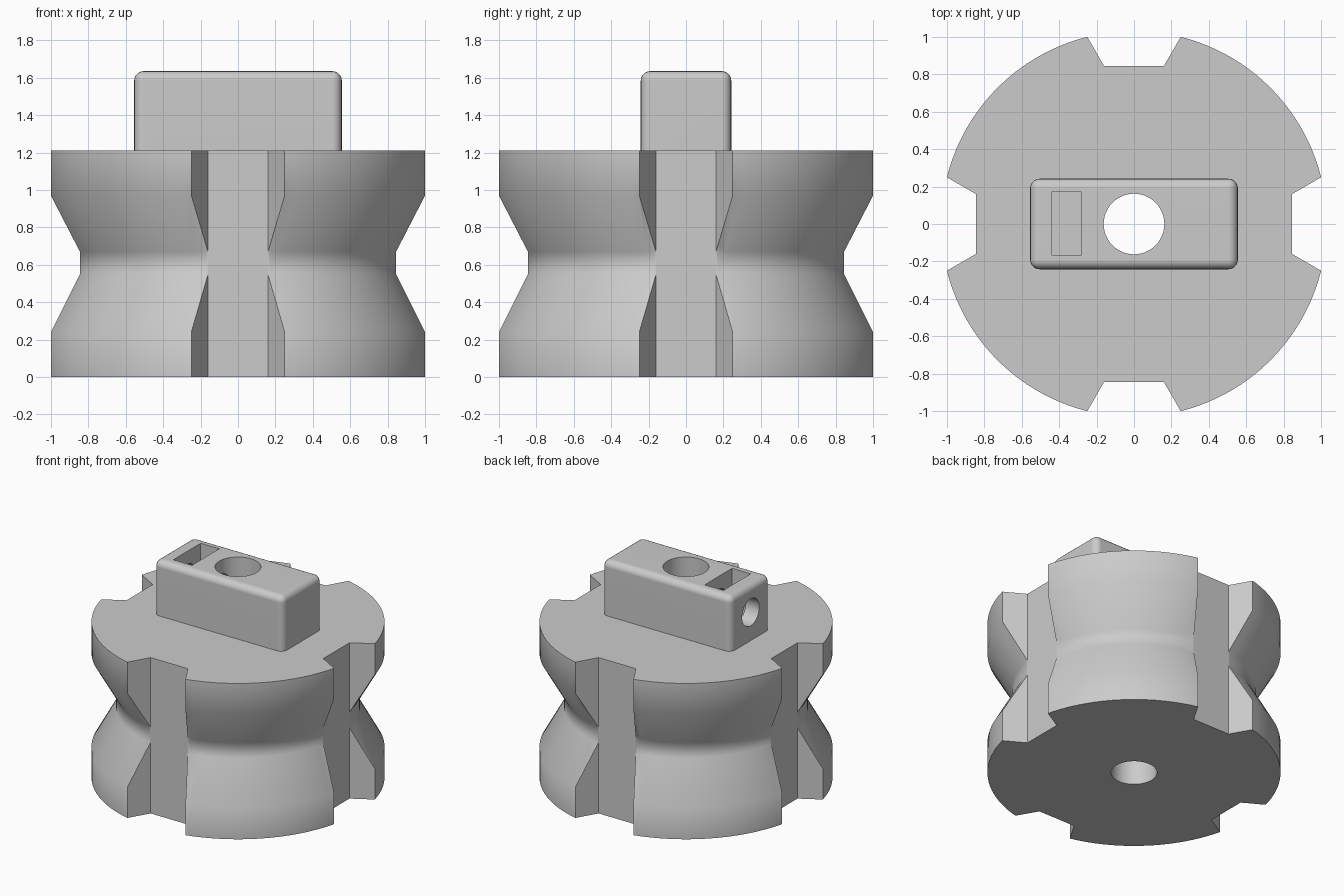
import bpy, bmesh, math
from mathutils import Matrix

if "Cube" in bpy.data.objects:
    bpy.data.objects.remove(bpy.data.objects["Cube"])

R_OUT, R_IN, H, TOP = 1.031, 0.86, 1.21, 1.635


def make_object(name, bm):
    bmesh.ops.recalc_face_normals(bm, faces=bm.faces[:])
    me = bpy.data.meshes.new(name)
    bm.to_mesh(me)
    bm.free()
    ob = bpy.data.objects.new(name, me)
    bpy.context.collection.objects.link(ob)
    return ob


def box(name, x0, x1, y0, y1, z0, z1, bevel=0):
    bm = bmesh.new()
    bmesh.ops.create_cube(bm, size=1)
    for v in bm.verts:
        v.co.x = x1 if v.co.x > 0 else x0
        v.co.y = y1 if v.co.y > 0 else y0
        v.co.z = z1 if v.co.z > 0 else z0
    if bevel:
        edges = [e for e in bm.edges if max(v.co.z for v in e.verts) > z1 - 1e-4]
        bmesh.ops.bevel(bm, geom=edges, offset=bevel, segments=5, profile=0.5,
                        affect='EDGES', clamp_overlap=True)
    return make_object(name, bm)


def rod(name, radius, length, matrix):
    bm = bmesh.new()
    bmesh.ops.create_cone(bm, cap_ends=True, segments=64, radius1=radius,
                          radius2=radius, depth=length, matrix=matrix)
    return make_object(name, bm)


def boolean(target, tool, operation):
    tool.hide_render = True
    mod = target.modifiers.new("bool", 'BOOLEAN')
    mod.operation = operation
    mod.solver = 'EXACT'
    mod.object = tool
    dg = bpy.context.evaluated_depsgraph_get()
    me = bpy.data.meshes.new_from_object(target.evaluated_get(dg))
    target.modifiers.clear()
    target.data = me
    bpy.data.objects.remove(tool)


# Round body with a waist groove
profile = [(R_OUT, 0), (R_OUT, 0.24), (R_IN, 0.55), (R_IN, 0.67), (R_OUT, 0.97), (R_OUT, H)]
N = 128
bm = bmesh.new()
rings = [[bm.verts.new((r * math.cos(2 * math.pi * i / N), r * math.sin(2 * math.pi * i / N), z))
          for i in range(N)] for r, z in profile]
for a, b in zip(rings, rings[1:]):
    for i in range(N):
        j = (i + 1) % N
        bm.faces.new((a[i], a[j], b[j], b[i]))
bm.faces.new(rings[0][::-1])
bm.faces.new(rings[-1])
body = make_object("grooved_hub", bm)

# Four flared notches around the rim
for k in range(4):
    bm = bmesh.new()
    section = [(0.845, -0.16), (1.105, -0.31), (1.105, 0.31), (0.845, 0.16)]
    base = bm.faces.new([bm.verts.new((x, y, -0.1)) for x, y in section])
    ext = bmesh.ops.extrude_face_region(bm, geom=[base])
    bmesh.ops.translate(bm, vec=(0, 0, H + 0.2),
                        verts=[g for g in ext["geom"] if isinstance(g, bmesh.types.BMVert)])
    bm.transform(Matrix.Rotation(k * math.pi / 2, 4, 'Z'))
    boolean(body, make_object("notch_cutter", bm), 'DIFFERENCE')

# Rounded block on top; its vertical edges run down into the hub
boolean(body, box("top_block", -0.555, 0.555, -0.242, 0.242, 1.0, TOP, 0.05), 'UNION')

# Shaft bore, nut slot and side screw hole
boolean(body, rod("bore_cutter", 0.162, 4, Matrix.Identity(4)), 'DIFFERENCE')
boolean(body, box("slot_cutter", -0.44, -0.28, -0.165, 0.17, 1.25, 2.0), 'DIFFERENCE')
side = Matrix.Translation((-0.45, 0, 1.43)) @ Matrix.Rotation(math.pi / 2, 4, 'Y')
boolean(body, rod("screw_cutter", 0.105, 0.9, side), 'DIFFERENCE')

# Grey material and smooth shading
grey = bpy.data.materials.new("plain grey")
grey.diffuse_color = (0.6, 0.6, 0.6, 1)
grey.use_nodes = True
grey.node_tree.nodes["Principled BSDF"].inputs["Base Color"].default_value = grey.diffuse_color
body.data.materials.clear()
body.data.materials.append(grey)
for p in body.data.polygons:
    p.material_index = 0
bpy.context.view_layer.objects.active = body
body.select_set(True)
bpy.ops.object.shade_smooth_by_angle(angle=math.radians(30))
wn = body.modifiers.new("even shading", 'WEIGHTED_NORMAL')
wn.keep_sharp = True
